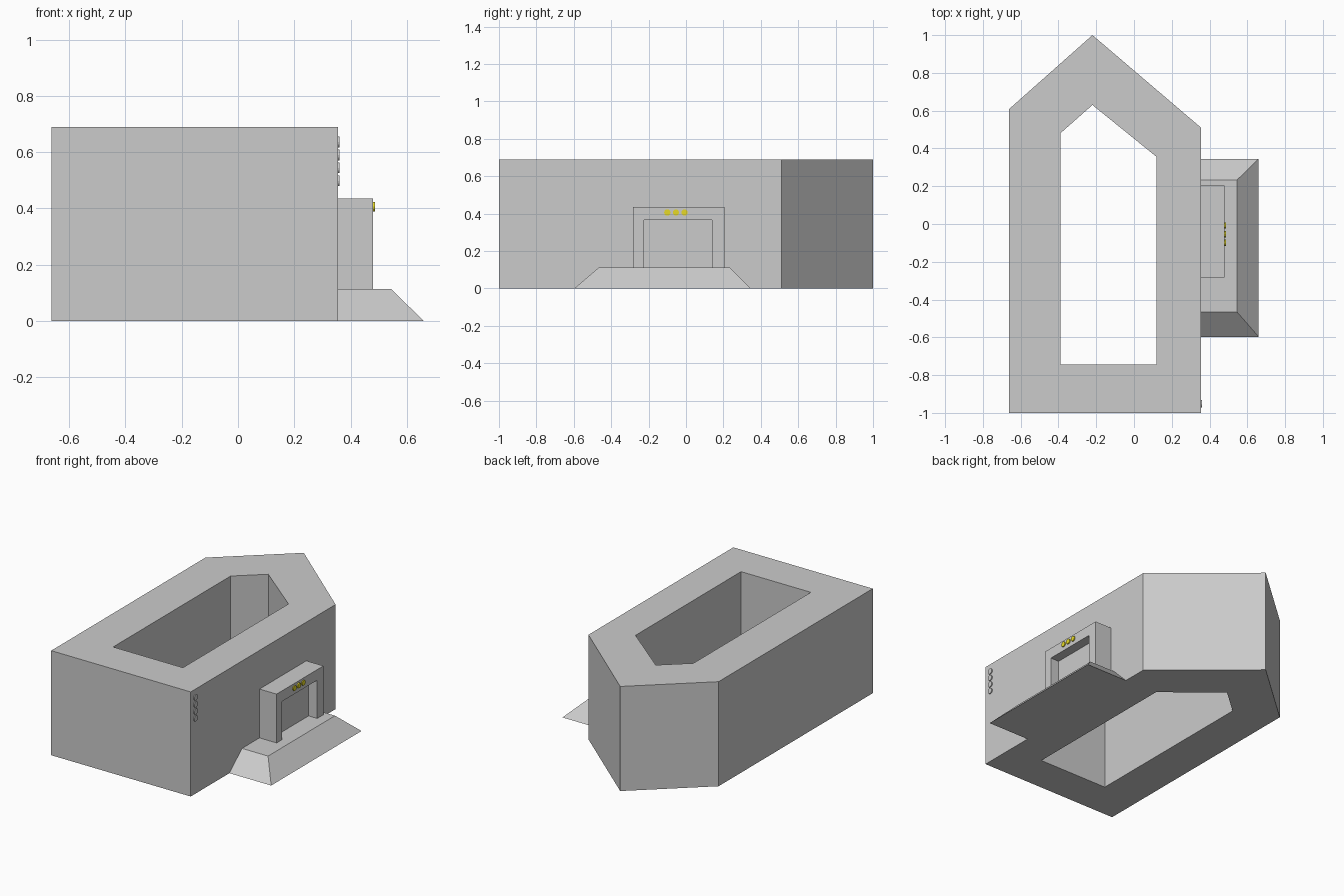
import bpy, bmesh, math
from mathutils import Matrix

if "Cube" in bpy.data.objects:
    bpy.data.objects.remove(bpy.data.objects["Cube"])


def finish(name, bm, material=None):
    bmesh.ops.recalc_face_normals(bm, faces=bm.faces[:])
    mesh = bpy.data.meshes.new(name)
    bm.to_mesh(mesh)
    bm.free()
    obj = bpy.data.objects.new(name, mesh)
    bpy.context.collection.objects.link(obj)
    if material:
        mesh.materials.append(material)
    return obj


def loft(name, lower, upper):
    """Closed solid between two matching 3D outlines."""
    bm = bmesh.new()
    a = [bm.verts.new(p) for p in lower]
    b = [bm.verts.new(p) for p in upper]
    n = len(a)
    for i in range(n):
        j = (i + 1) % n
        bm.faces.new((a[i], a[j], b[j], b[i]))
    bm.faces.new(a[::-1])
    bm.faces.new(b)
    return finish(name, bm)


def extrude_x(name, profile, x0, x1):
    return loft(name, [(x0, y, z) for y, z in profile],
                [(x1, y, z) for y, z in profile])


def disc(name, x, y, z, radius, depth, material=None):
    bm = bmesh.new()
    bmesh.ops.create_cone(
        bm, cap_ends=True, segments=12, radius1=radius, radius2=radius, depth=depth,
        matrix=Matrix.Translation((x, y, z)) @ Matrix.Rotation(math.pi / 2, 4, 'Y'))
    return finish(name, bm, material)


WALL_X = 0.355
HEIGHT = 0.69

# Main block: five-sided ring around an open courtyard
outer = [(-0.663, -1), (WALL_X, -1), (WALL_X, 0.51), (-0.22, 1), (-0.663, 0.607)]
inner = [(-0.39, -0.745), (0.12, -0.745), (0.12, 0.355), (-0.22, 0.63), (-0.39, 0.48)]
bm = bmesh.new()
rings = [[bm.verts.new((x, y, z)) for x, y in outline]
         for outline, z in ((outer, 0), (outer, HEIGHT), (inner, HEIGHT), (inner, 0))]
for k in range(4):
    r, s = rings[k], rings[(k + 1) % 4]
    for i in range(5):
        j = (i + 1) % 5
        bm.faces.new((r[i], r[j], s[j], s[i]))
finish("building_ring", bm)

# Entrance platform with sloping sides
loft("entrance_platform",
     [(WALL_X, -0.597, 0), (0.66, -0.597, 0), (0.66, 0.345, 0), (WALL_X, 0.345, 0)],
     [(WALL_X, -0.465, 0.113), (0.545, -0.465, 0.113),
      (0.545, 0.233, 0.113), (WALL_X, 0.233, 0.113)])

# Portal frame and recessed door
extrude_x("portal_frame",
          [(-0.283, 0.113), (-0.283, 0.435), (0.205, 0.435), (0.205, 0.113),
           (0.14, 0.113), (0.14, 0.365), (-0.225, 0.365), (-0.225, 0.113)],
          WALL_X, 0.48)
extrude_x("door_panel",
          [(-0.225, 0.113), (0.14, 0.113), (0.14, 0.365), (-0.225, 0.365)],
          WALL_X, 0.417)

# Yellow studs above the door
yellow = bpy.data.materials.new("yellow")
yellow.diffuse_color = (0.8, 0.7, 0.02, 1)
yellow.use_nodes = True
yellow.node_tree.nodes["Principled BSDF"].inputs["Base Color"].default_value = yellow.diffuse_color
for i in range(3):
    disc(f"portal_stud_{i + 1}", 0.482, -0.1 + 0.046 * i, 0.406, 0.017, 0.01, yellow)

# Column of small studs at the wall corner
for i in range(4):
    disc(f"wall_stud_{i + 1}", 0.356, -0.952, 0.498 + 0.046 * i, 0.019, 0.01)
